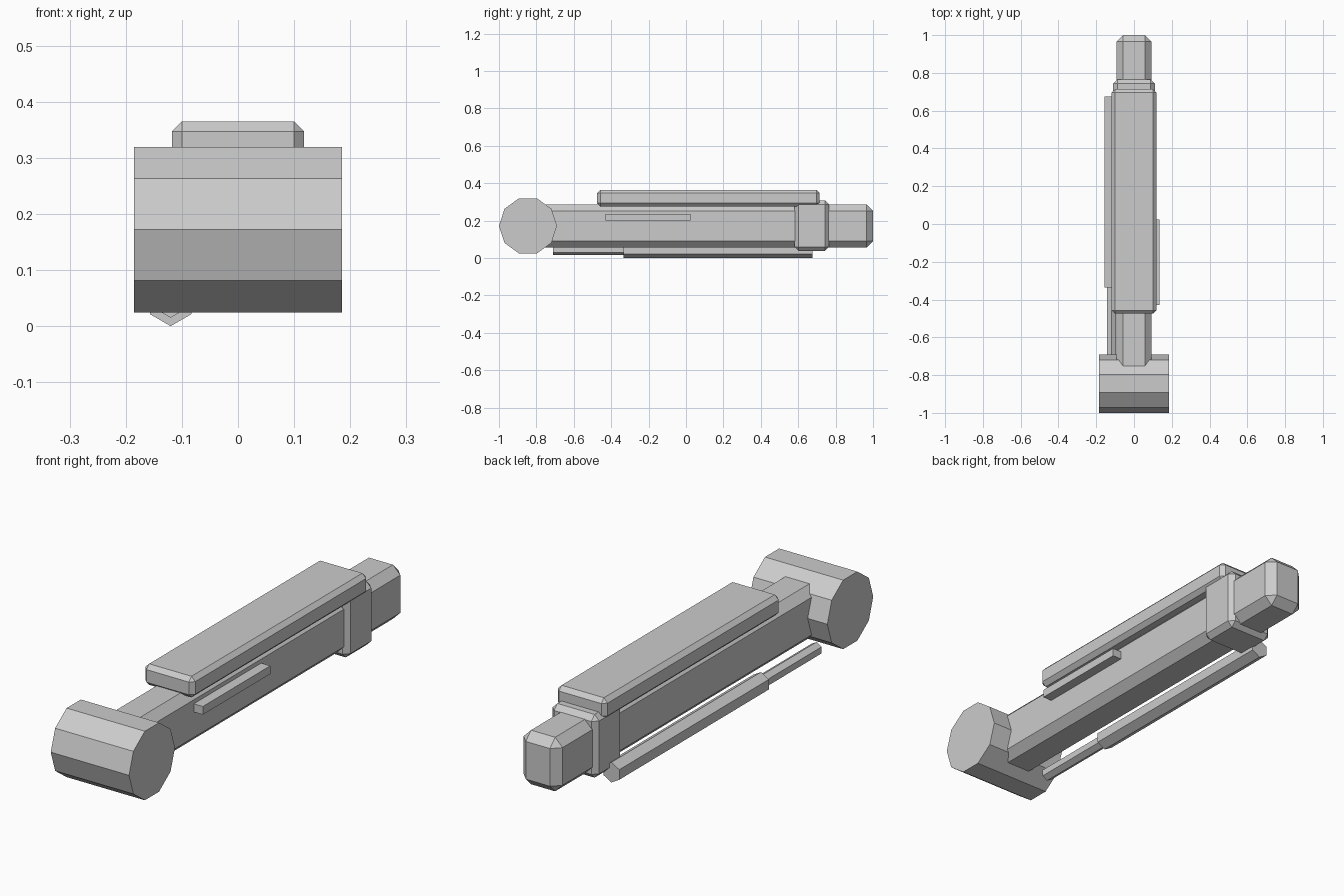
import bpy
import bmesh
from math import radians
from mathutils import Matrix

if "Cube" in bpy.data.objects:
    bpy.data.objects.remove(bpy.data.objects["Cube"])


def finish(name, bm):
    bmesh.ops.recalc_face_normals(bm, faces=bm.faces)
    mesh = bpy.data.meshes.new(name)
    bm.to_mesh(mesh)
    bm.free()
    obj = bpy.data.objects.new(name, mesh)
    bpy.context.collection.objects.link(obj)
    return obj


def block(name, x, y, z, chamfer=0.0):
    """Box given by (min, max) on each axis, with optional flat chamfer."""
    bm = bmesh.new()
    size = [b - a for a, b in (x, y, z)]
    mid = [(a + b) / 2 for a, b in (x, y, z)]
    bmesh.ops.create_cube(bm, size=1, matrix=Matrix.Translation(mid) @ Matrix.Diagonal((*size, 1)))
    if chamfer:
        bmesh.ops.bevel(bm, geom=bm.edges[:], offset=chamfer, segments=1,
                        profile=0.5, affect='EDGES')
    return finish(name, bm)


def prism(name, sides, radius, length, centre, rotation):
    """Low-poly cylinder, axis turned from z by the given rotation."""
    bm = bmesh.new()
    bmesh.ops.create_cone(bm, cap_ends=True, segments=sides, radius1=radius,
                          radius2=radius, depth=length,
                          matrix=Matrix.Translation(centre) @ rotation)
    obj = finish(name, bm)
    # Make sure the prism has a corner on the wanted axis
    return obj


def along_x(phase):
    return Matrix.Rotation(radians(90), 4, 'Y') @ Matrix.Rotation(radians(phase), 4, 'Z')


def along_y(phase):
    return Matrix.Rotation(radians(90), 4, 'X') @ Matrix.Rotation(radians(phase), 4, 'Z')


# Pivot drum: ten sides, corners pointing forward and back
# (create_cone starts with a corner on its local y axis)
prism("pivot_drum", 10, 0.155, 0.37, (0, -0.845, 0.172), along_x(0))

# Main beam with chamfered tip, collar and top cover
block("main_beam", (-0.092, 0.092), (-0.80, 1.0), (0.056, 0.287), 0.035)
block("tip_collar", (-0.11, 0.11), (0.58, 0.765), (0.038, 0.308), 0.022)
block("top_cover", (-0.118, 0.118), (-0.475, 0.715), (0.275, 0.365), 0.018)

# Side rail
block("side_rail", (0.088, 0.135), (-0.43, 0.025), (0.20, 0.235))

# Hydraulic ram: hexagonal sleeve and rod, corners pointing up and down
for name, radius, y0, y1 in (("ram_sleeve", 0.043, -0.335, 0.675),
                             ("ram_rod", 0.028, -0.71, -0.30)):
    prism(name, 6, radius, y1 - y0, (-0.12, (y0 + y1) / 2, 0.043), along_y(0))
